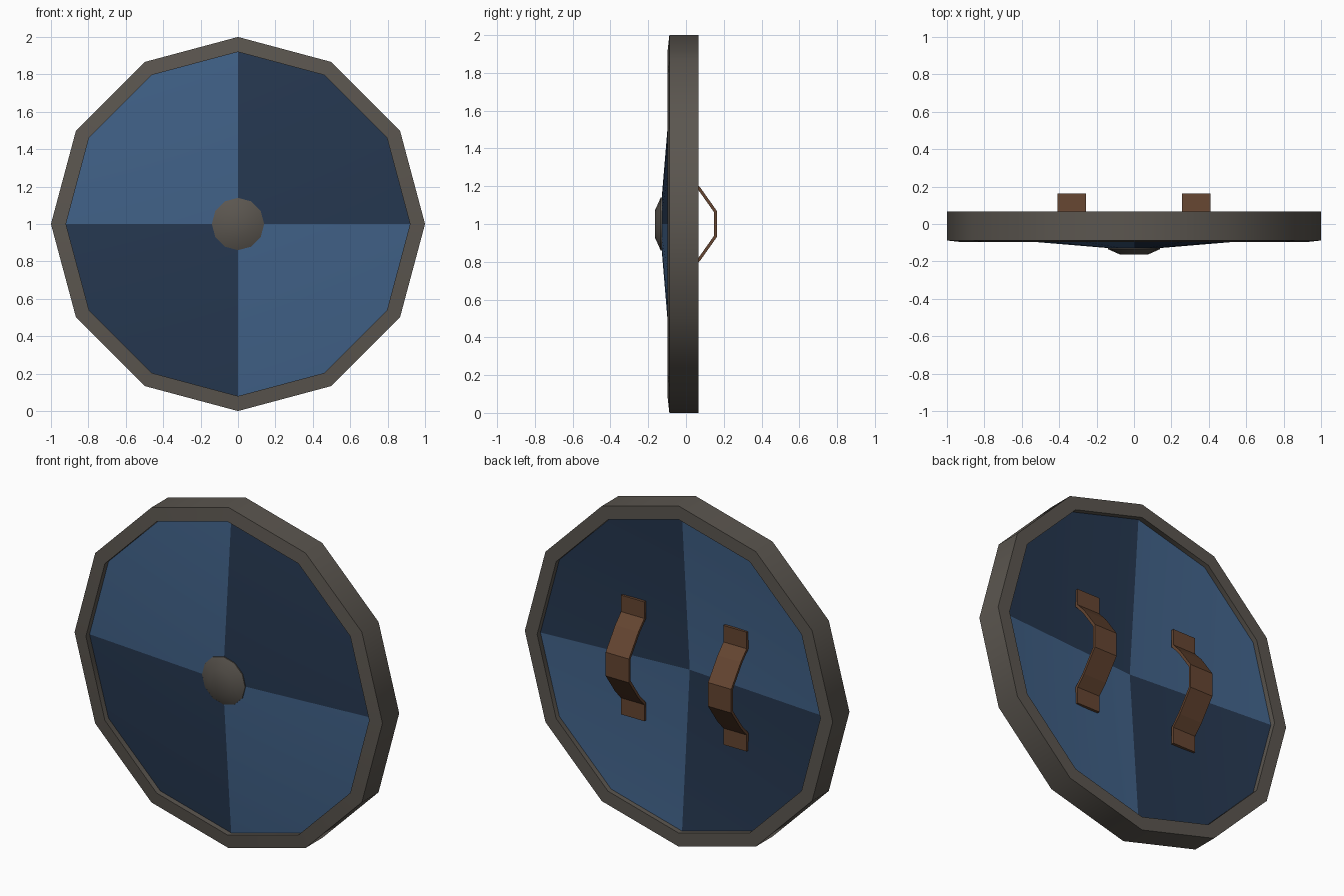
import bpy, bmesh, math

if "Cube" in bpy.data.objects:
    bpy.data.objects.remove(bpy.data.objects["Cube"])

SIDES = 12
CENTRE_Z = 1.0


def material(name, r, g, b):
    m = bpy.data.materials.new(name)
    m.diffuse_color = (r, g, b, 1)
    m.use_nodes = True
    m.node_tree.nodes["Principled BSDF"].inputs["Base Color"].default_value = m.diffuse_color
    return m


metal = material("dark metal", 0.105, 0.093, 0.079)
light_blue = material("light blue paint", 0.052, 0.120, 0.245)
dark_blue = material("dark blue paint", 0.019, 0.039, 0.081)
leather = material("brown leather", 0.130, 0.060, 0.031)


def make_object(name, bm, mats):
    bmesh.ops.recalc_face_normals(bm, faces=bm.faces)
    me = bpy.data.meshes.new(name)
    bm.to_mesh(me)
    bm.free()
    ob = bpy.data.objects.new(name, me)
    ob.location.z = CENTRE_Z
    for m in mats:
        me.materials.append(m)
    bpy.context.collection.objects.link(ob)
    return ob


def lathe(name, profile, mats, closed=False):
    """Turn (radius, y) points about the y axis; radius 0 makes a pole."""
    bm = bmesh.new()
    rings = []
    for r, y in profile:
        if r == 0:
            rings.append([bm.verts.new((0, y, 0))] * SIDES)
        else:
            rings.append([bm.verts.new((r * math.cos(math.tau * i / SIDES), y,
                                        r * math.sin(math.tau * i / SIDES)))
                          for i in range(SIDES)])
    pairs = list(zip(rings, rings[1:]))
    if closed:
        pairs.append((rings[-1], rings[0]))
    for a, b in pairs:
        for i in range(SIDES):
            j = (i + 1) % SIDES
            bm.faces.new(dict.fromkeys((a[i], a[j], b[j], b[i])))
    return make_object(name, bm, mats)


def smooth(ob):
    bpy.ops.object.select_all(action='DESELECT')
    ob.select_set(True)
    bpy.context.view_layer.objects.active = ob
    bpy.ops.object.shade_smooth_by_angle(angle=math.radians(35))


# Metal rim
rim = lathe("rim", [(1.0, 0.067), (1.0, -0.088), (0.92, -0.097), (0.92, 0.067)],
            [metal], closed=True)
smooth(rim)

# Shallow conical board, painted in quarters
board = lathe("board", [(0, -0.14), (0.925, -0.063), (0.925, 0.037), (0, -0.035)],
              [light_blue, dark_blue])
for f in board.data.polygons:
    f.material_index = 1 if f.center.x * f.center.z > 0 else 0
smooth(board)

# Domed centre boss
boss = lathe("boss", [(0, -0.11), (0.14, -0.11), (0.14, -0.134),
                      (0.075, -0.163), (0, -0.163)], [metal])
smooth(boss)

# Two arm straps on the back
half = [(0.35, 0.012), (0.25, 0.012), (0.19, 0.068), (0.067, 0.155)]
path = half + [(-z, y) for z, y in reversed(half)]
for side, label in ((-1, "left"), (1, "right")):
    bm = bmesh.new()
    rows = [[bm.verts.new((side * x, y, z)) for x in (0.257, 0.408)] for z, y in path]
    for a, b in zip(rows, rows[1:]):
        bm.faces.new((a[0], a[1], b[1], b[0]))
    strap = make_object(label + "_arm_strap", bm, [leather])
    thick = strap.modifiers.new("thickness", 'SOLIDIFY')
    thick.thickness = 0.016
    thick.offset = 0
    thick.use_even_offset = True
